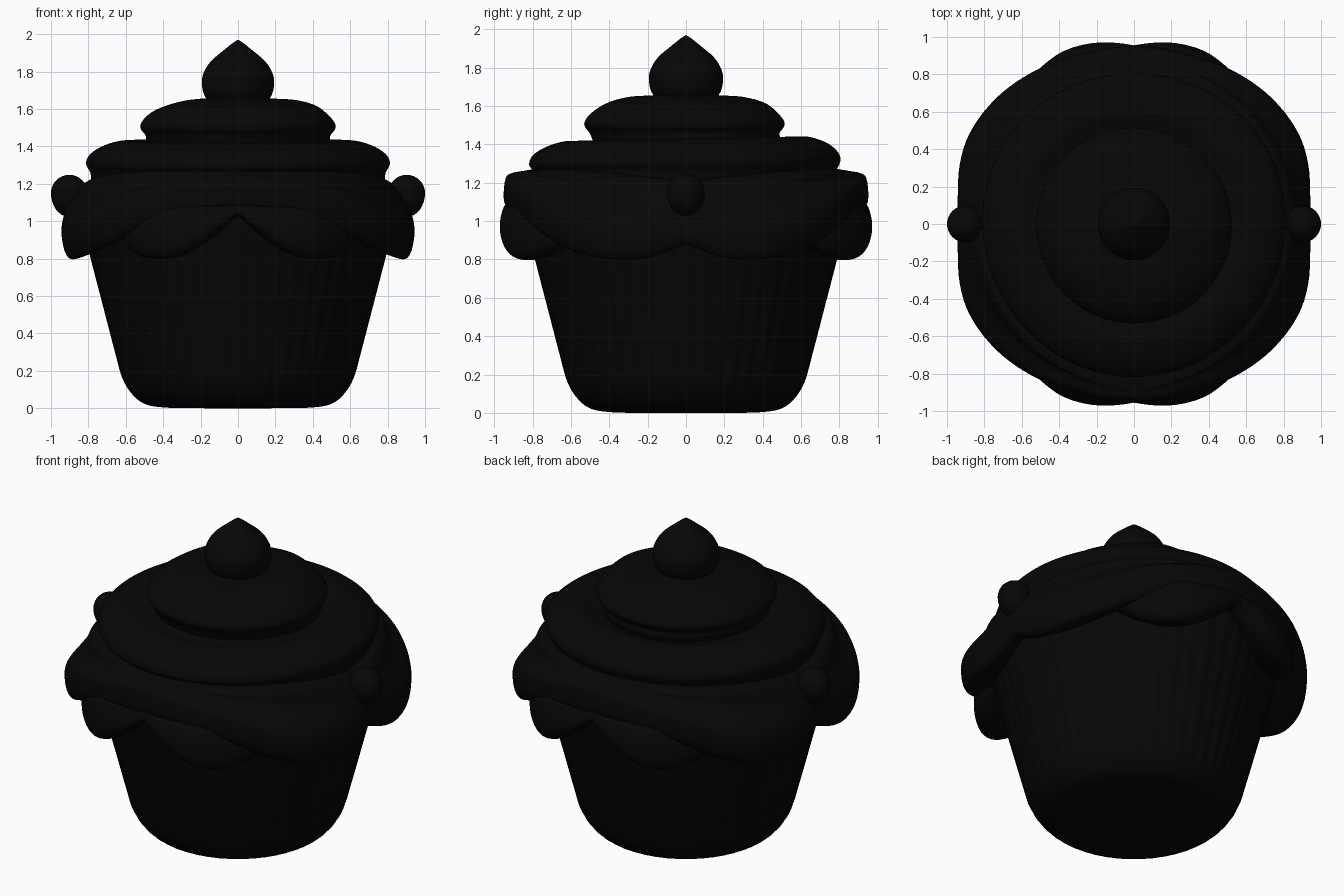
import bpy, bmesh, math

if "Cube" in bpy.data.objects:
    bpy.data.objects.remove(bpy.data.objects["Cube"])

mat = bpy.data.materials.new("dark")
mat.diffuse_color = (0.002, 0.002, 0.002, 1)
mat.use_nodes = True
mat.node_tree.nodes["Principled BSDF"].inputs["Base Color"].default_value = mat.diffuse_color


def catmull(a, b, c, d, t):
    return 0.5 * (2 * b + (c - a) * t + (2 * a - 5 * b + 4 * c - d) * t * t
                  + (3 * b - a - 3 * c + d) * t ** 3)


def table(pairs, a):
    """Smooth lookup in (angle, value) pairs, using finite-difference tangents."""
    n = len(pairs)

    def slope(k):
        (x0, y0), (x1, y1) = pairs[max(k - 1, 0)], pairs[min(k + 1, n - 1)]
        return (y1 - y0) / (x1 - x0)

    for k in range(n - 1):
        (a0, v0), (a1, v1) = pairs[k], pairs[k + 1]
        if a <= a1 or k == n - 2:
            w = a1 - a0
            t = (a - a0) / w
            return ((2 * t ** 3 - 3 * t * t + 1) * v0 + (3 * t * t - 2 * t ** 3) * v1
                    + (t ** 3 - 2 * t * t + t) * w * slope(k) + (t ** 3 - t * t) * w * slope(k + 1))


def spline(pts, n=5):
    """Catmull-Rom resampling of an (r, z) profile."""
    p = [pts[0]] + list(pts) + [pts[-1]]
    out = []
    for i in range(1, len(p) - 2):
        for k in range(n):
            out.append(tuple(catmull(*v, k / n) for v in zip(*p[i - 1:i + 3])))
    return out + [pts[-1]]


def revolve(name, profile, steps=192):
    """Sweep profile(theta) round z; the profile may change with the angle."""
    bm = bmesh.new()
    rings = []
    for i in range(steps):
        th = 2 * math.pi * i / steps
        rings.append([bm.verts.new((max(r, 0) * math.cos(th), max(r, 0) * math.sin(th), z))
                      for r, z in spline(profile(th))])
    for i in range(steps):
        a, b = rings[i], rings[(i + 1) % steps]
        for j in range(len(a) - 1):
            bm.faces.new((a[j], b[j], b[j + 1], a[j + 1]))
    bmesh.ops.remove_doubles(bm, verts=bm.verts, dist=1e-5)
    me = bpy.data.meshes.new(name)
    bm.to_mesh(me)
    bm.free()
    me.materials.append(mat)
    me.shade_smooth()
    ob = bpy.data.objects.new(name, me)
    bpy.context.collection.objects.link(ob)
    return ob


def fold(th):
    """Degrees away from the front/back axis: 0 front or back, 90 at the sides."""
    return math.degrees(math.asin(min(1, abs(math.cos(th)))))


# softly pleated paper cup
def cup(th):
    w = 0.003 * math.cos(48 * th)
    pts = [(0.38, 0.003), (0.49, 0.02), (0.56, 0.07), (0.615, 0.16), (0.655, 0.3),
           (0.72, 0.55), (0.79, 0.82), (0.83, 0.98), (0.84, 1.12)]
    return [(0, 0), (0.2, 0)] + [(r + w * min(1, z * 8), z) for r, z in pts]


revolve("paper_cup", cup, 288)

# lower petals: a pair at the front and a pair at the back
P_EDGE = [(0, 1.03), (8, 0.92), (18, 0.825), (28, 0.80), (38, 0.835), (52, 0.96), (90, 1.0)]
P_RAD = [(0, 0.955), (12, 0.99), (22, 0.998), (29, 0.98), (36, 0.955), (50, 0.89), (90, 0.85)]


def petals(th):
    a = fold(th)
    b, R = table(P_EDGE, a), table(P_RAD, a)
    h = 1.12 - b
    return [(0.78, b + 0.05), (R - 0.09, b), (R - 0.025, b + 0.01), (R, b + 0.25 * h),
            (R - 0.012, b + 0.6 * h), (R - 0.05, b + 0.85 * h), (0.82, 1.14)]


revolve("lower_petals", petals)

# draped roll: high at front and back, hanging low at the sides
D_EDGE = [(0, 1.07), (20, 1.03), (35, 0.95), (50, 0.855), (64, 0.805), (76, 0.805), (90, 0.88)]
D_RAD = [(0, 0.95), (20, 0.955), (34, 0.975), (48, 0.995), (62, 1.0), (72, 0.98), (80, 0.955), (90, 0.94)]
D_TOP = [(0, 1.28), (45, 1.27), (90, 1.215)]


def drape(th):
    a = fold(th)
    b, R, t = table(D_EDGE, a), table(D_RAD, a), table(D_TOP, a)
    h, s = t - b, table([(0, 0.74), (30, 0.58), (60, 0.45), (90, 0.45)], a)
    crease = 0.04 * math.sin(math.radians(2 * a))
    return [(0.8, b + 0.06), (R - 0.09, b + 0.01), (R - 0.03, b + 0.005), (R, b + 0.2 * h),
            (R - 0.01, b + s * h), (0.5 * R + 0.425 - crease, b + (s + 1) / 2 * h),
            (0.83 + table([(0, 0.03), (45, 0.02), (90, -0.01)], a), t - 0.02), (0.74, t)]


revolve("draped_roll", drape)


# middle swirl, lower and sloping at the front
def middle(th):
    f = (1 - math.sin(th)) / 2
    d = -0.024 * f
    w = 0.006 * math.sin(3 * th)
    return [(0.74, 1.14), (0.78, 1.21), (0.79 + w, 1.26), (0.812 + w, 1.32 + d), (0.79 + w, 1.37 + d),
            (0.72, 1.415 + d), (0.62, 1.442 + d), (0.54, 1.42 + d / 2), (0.46, 1.39 + 0.03 * f)]


revolve("middle_swirl", middle)


# top swirl, rounded rim
def top(th):
    w = 0.008 * -math.sin(th)
    d = 0.006 * math.cos(5 * th)
    return [(0.47, 1.38), (0.49, 1.43), (0.495 + w, 1.46), (0.518 + w, 1.49), (0.52 + w, 1.52),
            (0.485 + w, 1.565), (0.42, 1.61 + d), (0.32, 1.64 + d), (0.2, 1.655), (0, 1.66)]


revolve("top_swirl", top)

# pointed drop on top
revolve("top_drop", lambda th: [(0, 1.58), (0.12, 1.61), (0.175, 1.665), (0.193, 1.73), (0.185, 1.79),
                                (0.145, 1.855), (0.075, 1.915), (0.025, 1.955), (0, 1.97)], 64)

# side beads, drawn out towards the roll below
for side, s in (("left", -1), ("right", 1)):
    bpy.ops.mesh.primitive_uv_sphere_add(segments=32, ring_count=16, radius=0.098,
                                         location=(s * 0.902, 0, 1.15))
    bead = bpy.context.object
    bead.name = side + "_bead"
    for v in bead.data.vertices:
        if v.co.z < 0:
            v.co.z *= 1.3
    bead.data.materials.append(mat)
    bpy.ops.object.shade_smooth()
